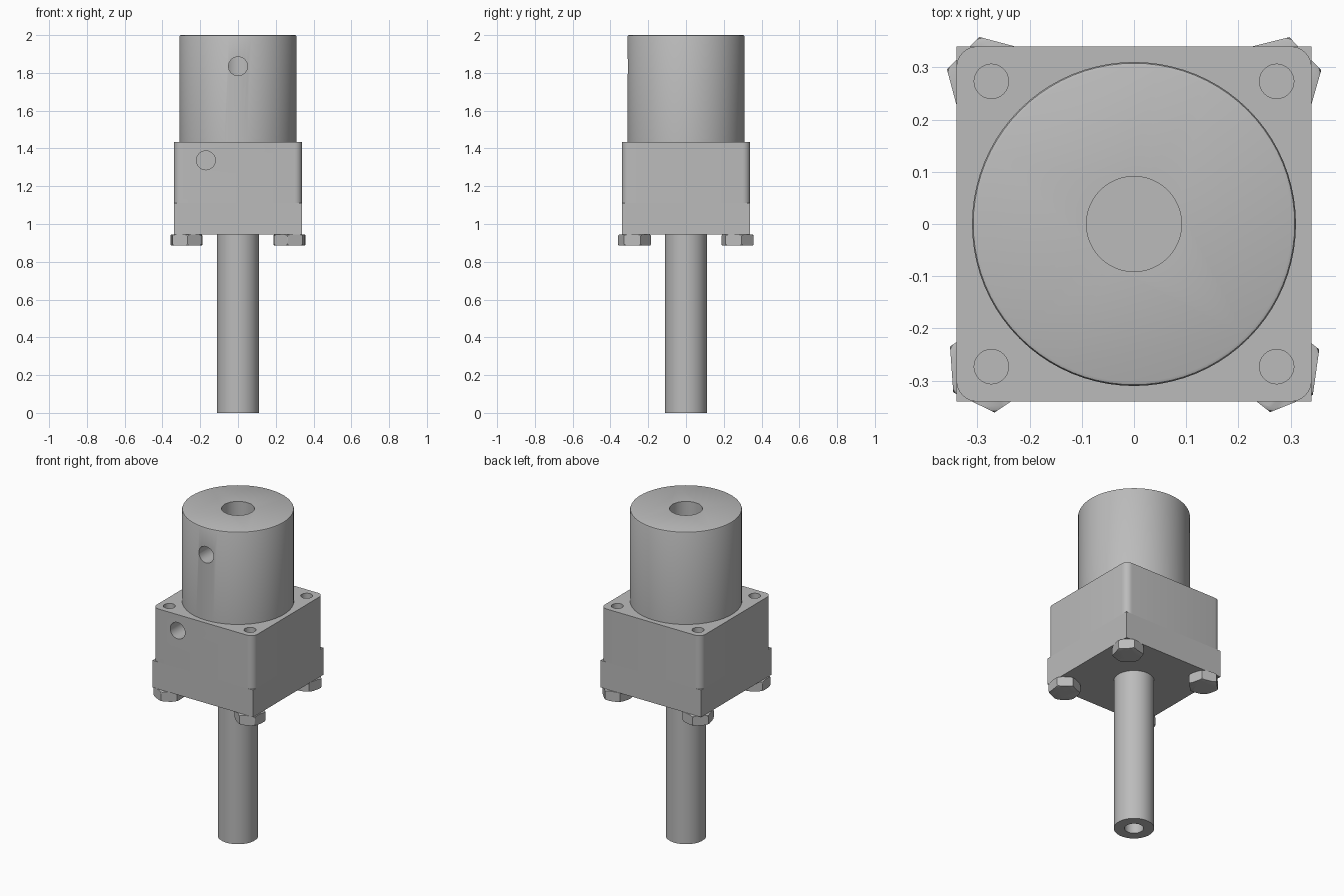
import bpy, bmesh, math
from mathutils import Matrix

cube = bpy.data.objects.get("Cube")
if cube:
    bpy.data.objects.remove(cube, do_unlink=True)

steel = bpy.data.materials.new("satin grey metal")
steel.use_nodes = True
GREY = (0.5, 0.5, 0.5, 1)
steel.diffuse_color = GREY
steel.node_tree.nodes["Principled BSDF"].inputs["Base Color"].default_value = GREY


def finish(name, bm):
    mesh = bpy.data.meshes.new(name)
    bm.to_mesh(mesh)
    bm.free()
    mesh.materials.append(steel)
    obj = bpy.data.objects.new(name, mesh)
    bpy.context.collection.objects.link(obj)
    return obj


def cylinder(name, x, y, z0, z1, r, sides=64, turn=0, chamfer=0, both=False):
    """Upright cylinder or prism, optionally chamfered at its rims."""
    bm = bmesh.new()
    spot = Matrix.Translation((x, y, (z0 + z1) / 2)) @ Matrix.Rotation(math.radians(turn), 4, "Z")
    bmesh.ops.create_cone(bm, cap_ends=True, segments=sides, radius1=r, radius2=r,
                          depth=z1 - z0, matrix=spot)
    if chamfer:
        rims = [e for e in bm.edges if abs(e.verts[0].co.z - e.verts[1].co.z) < 1e-5
                and (both or e.verts[0].co.z > z0 + 1e-4)]
        bmesh.ops.bevel(bm, geom=rims, offset=chamfer, segments=2, affect="EDGES", profile=0.5)
    return finish(name, bm)


def front_drill(name, x, z, r, depth, surface):
    """Cutter entering from the front face."""
    bm = bmesh.new()
    spot = Matrix.Translation((x, surface + depth / 2 - 0.05, z)) @ Matrix.Rotation(math.pi / 2, 4, "X")
    bmesh.ops.create_cone(bm, cap_ends=True, segments=32, radius1=r, radius2=r,
                          depth=depth + 0.1, matrix=spot)
    return finish(name, bm)


def box(name, half, z0, z1, corner=0):
    bm = bmesh.new()
    size = Matrix.Diagonal((2 * half, 2 * half, z1 - z0, 1))
    bmesh.ops.create_cube(bm, size=1, matrix=Matrix.Translation((0, 0, (z0 + z1) / 2)) @ size)
    if corner:
        uprights = [e for e in bm.edges if abs(e.verts[0].co.z - e.verts[1].co.z) > 0.01]
        bmesh.ops.bevel(bm, geom=uprights, offset=corner, segments=6, affect="EDGES", profile=0.5)
    return finish(name, bm)


def combine(obj, tools, operation="DIFFERENCE"):
    """Apply each boolean tool, then discard it."""
    bpy.context.view_layer.objects.active = obj
    for tool in tools:
        mod = obj.modifiers.new("cut", "BOOLEAN")
        mod.operation, mod.solver, mod.object = operation, "EXACT", tool
        bpy.ops.object.modifier_apply(modifier=mod.name)
        bpy.data.objects.remove(tool, do_unlink=True)
    return obj


parts = []
BOLT = 0.273
# Corner positions with the resting angle of each bolt head
corners = {"front_left": (1, -1, 52), "front_right": (-1, -1, 4),
           "back_left": (1, 1, 44), "back_right": (-1, 1, 15)}

# Upper round housing with a bore and a set-screw hole
housing = cylinder("round_housing", 0, 0, 1.435, 2, 0.31, 80, chamfer=0.008)
parts.append(combine(housing, [cylinder("bore_cutter", 0, 0, 1.5, 2.1, 0.091),
                               front_drill("screw_hole_cutter", 0, 1.835, 0.05, 0.28, -0.31)]))

# Square block: rounded corners above, sharp corners below
block = box("upper_block", 0.34, 1.11, 1.435, 0.04)
cutters = [cylinder("bolt_hole_cutter", sx * BOLT, sy * BOLT, 1.28, 1.5, 0.033, 32)
           for sx, sy, turn in corners.values()]
cutters.append(front_drill("port_cutter", -0.17, 1.337, 0.05, 0.2, -0.34))
parts.append(combine(block, cutters))
parts.append(box("lower_block", 0.34, 0.945, 1.11))

# Hollow-ended shaft
shaft = cylinder("shaft", 0, 0, 0, 0.945, 0.112)
parts.append(combine(shaft, [cylinder("shaft_bore_cutter", 0, 0, -0.1, 0.4, 0.053, 32)]))

# Hexagonal bolt heads with turned-down rims
for label, (sx, sy, turn) in corners.items():
    x, y = sx * BOLT, sy * BOLT
    head = cylinder("bolt_head_" + label, x, y, 0.885, 0.945, 0.088, 6, turn - 0.0)
    rim = cylinder("rim_tool", x, y, 0.885, 0.945, 0.088, 48, chamfer=0.01, both=True)
    parts.append(combine(head, [rim], "INTERSECT"))

# Smooth round walls, crisp rims
bpy.ops.object.select_all(action="DESELECT")
for part in parts:
    part.select_set(True)
bpy.context.view_layer.objects.active = parts[0]
bpy.ops.object.shade_smooth_by_angle(angle=math.radians(25))
